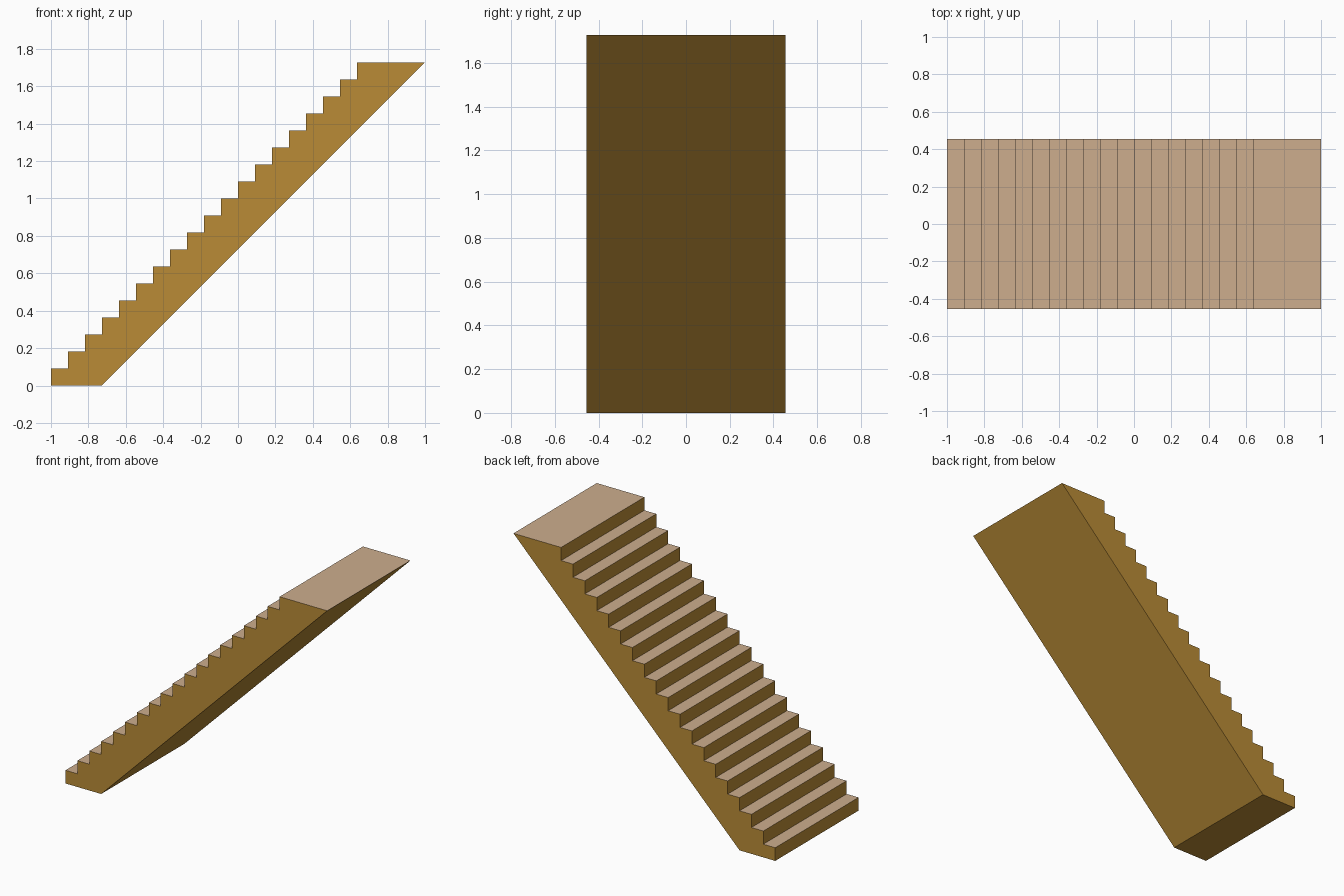
import bpy, bmesh
from mathutils import Vector

if "Cube" in bpy.data.objects:
    bpy.data.objects.remove(bpy.data.objects["Cube"])

STEPS = 19
S = 1 / 11            # tread depth and riser height
HALF_WIDTH = 5 * S


def material(name, color):
    mat = bpy.data.materials.new(name)
    mat.diffuse_color = color
    mat.use_nodes = True
    mat.node_tree.nodes["Principled BSDF"].inputs["Base Color"].default_value = mat.diffuse_color
    return mat


# Side profile: steps going up, landing at the top, sloping underside
profile = []
for k in range(STEPS):
    x = -1 + k * S
    profile += [(x, k * S), (x, (k + 1) * S)]
profile += [(1, STEPS * S), (-1 + 3 * S, 0)]

# Extrude the profile across the width
bm = bmesh.new()
side = bm.faces.new([bm.verts.new((x, -HALF_WIDTH, z)) for x, z in profile])
ext = bmesh.ops.extrude_face_region(bm, geom=[side], use_keep_orig=True)
moved = [v for v in ext["geom"] if isinstance(v, bmesh.types.BMVert)]
bmesh.ops.translate(bm, verts=moved, vec=Vector((0, 2 * HALF_WIDTH, 0)))
bmesh.ops.recalc_face_normals(bm, faces=bm.faces)

# Treads and landing get the lighter colour
for face in bm.faces:
    face.material_index = 1 if face.normal.z > 0.9 else 0

mesh = bpy.data.meshes.new("staircase")
bm.to_mesh(mesh)
bm.free()
mesh.materials.append(material("wood_body", (0.49, 0.26, 0.037, 1)))
mesh.materials.append(material("wood_tread", (0.61, 0.42, 0.27, 1)))
staircase = bpy.data.objects.new("staircase", mesh)
bpy.context.collection.objects.link(staircase)
